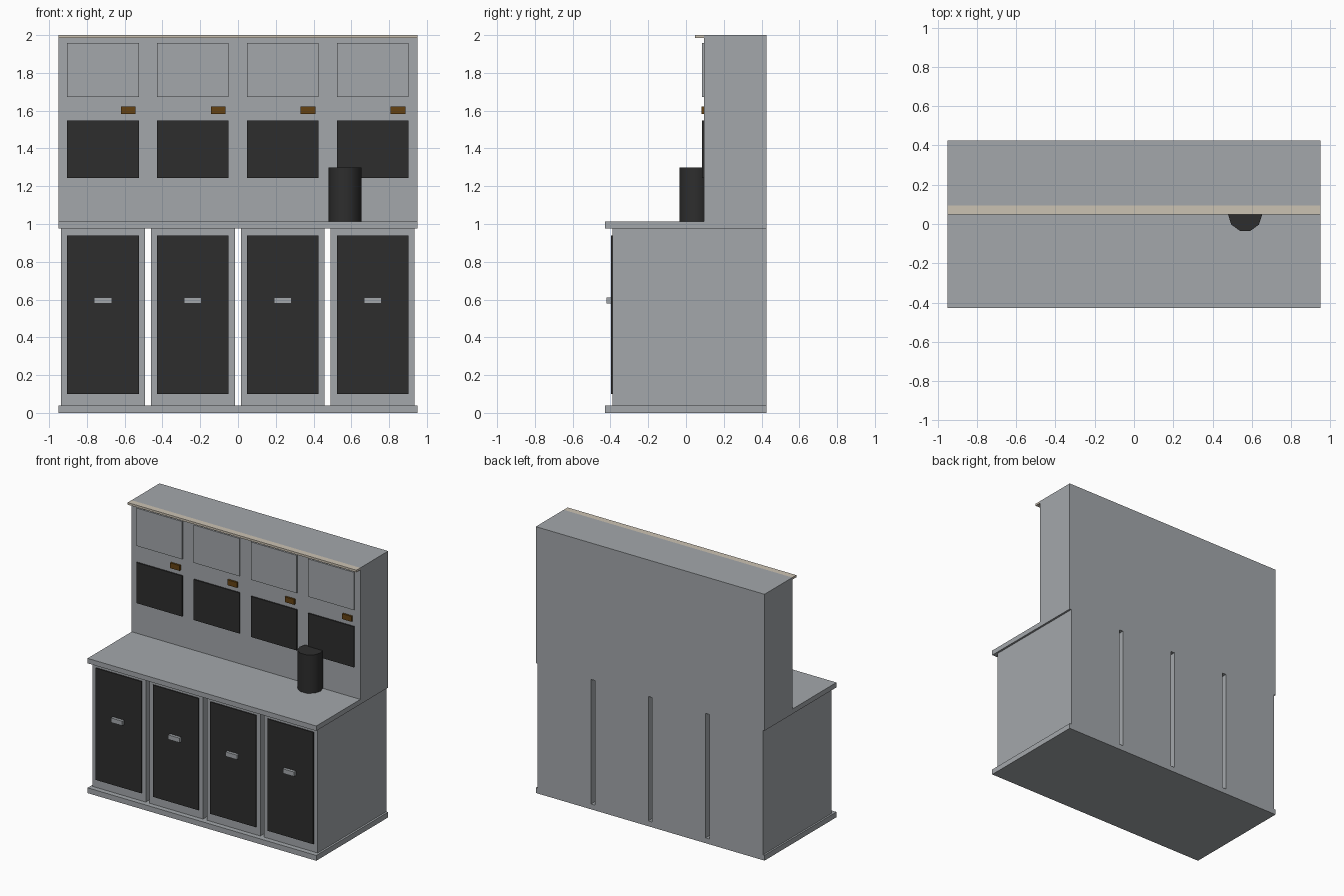
import bpy, math

if "Cube" in bpy.data.objects:
    bpy.data.objects.remove(bpy.data.objects["Cube"])


def material(name, r, g, b):
    m = bpy.data.materials.new(name)
    m.diffuse_color = (r, g, b, 1)
    m.use_nodes = True
    m.node_tree.nodes["Principled BSDF"].inputs["Base Color"].default_value = m.diffuse_color
    return m


GREY = material("steel_grey", 0.37, 0.39, 0.41)
DARK = material("charcoal", 0.027, 0.027, 0.027)
BEIGE = material("beige", 0.60, 0.54, 0.45)
BROWN = material("brown", 0.13, 0.055, 0.006)


def box(name, x, y, z, mat):
    """Box from (min, max) ranges on each axis."""
    bpy.ops.mesh.primitive_cube_add(size=1)
    ob = bpy.context.object
    ob.name = name
    ob.location = [(a + b) / 2 for a, b in (x, y, z)]
    ob.scale = [b - a for a, b in (x, y, z)]
    bpy.ops.object.transform_apply(location=False, rotation=False, scale=True)
    ob.data.materials.append(mat)
    return ob


FULL = (-0.95, 0.95)
BACK = 0.425
WALL = 0.095  # front of the upper wall

# Main slabs
box("base_plinth", FULL, (-0.428, BACK), (0, 0.04), GREY)
box("countertop", FULL, (-0.428, BACK), (0.975, 1.012), GREY)
box("upper_wall", FULL, (WALL, BACK), (1.012, 2.0), GREY)
box("top_trim", FULL, (0.048, WALL), (1.984, 2.0), BEIGE)

# Four repeated bays
for i in range(4):
    c = -0.715 + i * 0.476
    n = i + 1
    px = (c - 0.19, c + 0.19)
    box(f"cabinet_{n}", (c - 0.222, c + 0.222), (-0.39, BACK), (0.04, 0.975), GREY)
    box(f"door_panel_{n}", px, (-0.398, -0.39), (0.10, 0.94), DARK)
    box(f"door_handle_{n}", (c - 0.047, c + 0.047), (-0.42, -0.396), (0.578, 0.612), GREY)
    box(f"dark_wall_panel_{n}", px, (WALL - 0.0095, WALL), (1.243, 1.548), DARK)
    box(f"upper_wall_panel_{n}", px, (WALL - 0.0095, WALL), (1.673, 1.957), GREY)
    box(f"wall_tag_{n}", (c + 0.095, c + 0.173), (WALL - 0.014, WALL), (1.583, 1.623), BROWN)

# Canister standing against the wall
bpy.ops.mesh.primitive_cylinder_add(vertices=20, radius=0.087, depth=0.288,
                                    location=(0.566, 0.048, 1.156))
can = bpy.context.object
can.name = "canister"
# ten sides, with corners pointing along x
bpy.data.meshes.remove(can.data)
bpy.ops.mesh.primitive_cylinder_add(vertices=10, radius=0.087, depth=0.288,
                                    location=(0.566, 0.048, 1.156),
                                    rotation=(0, 0, math.pi / 2))
can = bpy.context.object
can.name = "canister"
can.data.materials.append(DARK)
bpy.ops.object.shade_smooth_by_angle(angle=math.radians(40))
